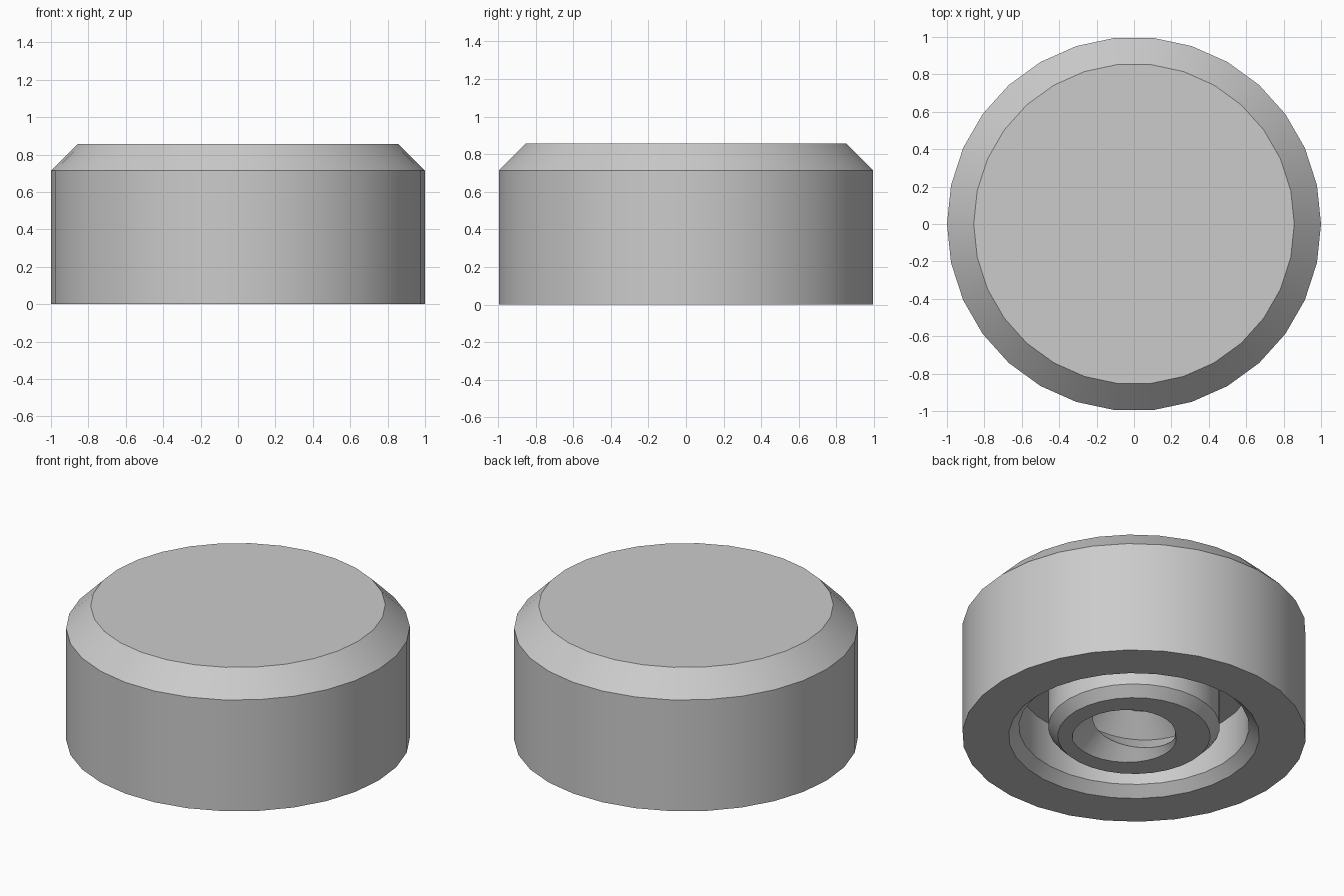
import bpy, bmesh, math

cube = bpy.data.objects.get("Cube")
if cube:
    bpy.data.objects.remove(cube)

SIDES = 30
PITCH, MINOR, MAJOR, DEPTH = 0.243, 0.24, 0.365, 0.55


def make_material(name, rgb):
    mat = bpy.data.materials.new(name)
    mat.use_nodes = True
    color = (*rgb, 1.0)
    mat.diffuse_color = color
    mat.node_tree.nodes["Principled BSDF"].inputs["Base Color"].default_value = color
    return mat


def point(bm, r, angle, z):
    return bm.verts.new((r * math.cos(angle), r * math.sin(angle), z))


def bridge(bm, a, b):
    """Join two equally long rows of vertices with quads."""
    for i in range(len(a) - 1):
        bm.faces.new((a[i], a[i + 1], b[i + 1], b[i]))


def thread_radius(z, crest):
    t = ((z - crest) / PITCH) % 1.0
    return MINOR + (MAJOR - MINOR) * (1 - abs(2 * t - 1))


bm = bmesh.new()
angles = [2 * math.pi * i / SIDES for i in range(SIDES + 1)]

# Outer wall, chamfers, ring-shaped recess and centre post, turned from one profile
profile = [(0.857, 0.857), (1, 0.714), (1, 0), (0.73, 0), (0.67, 0.06),
           (0.67, 0.34), (0.5, 0.34), (0.5, 0.06), (0.444, 0)]
rings = [[point(bm, r, a, z) for a in angles] for r, z in profile]
for upper, lower in zip(rings, rings[1:]):
    bridge(bm, upper, lower)
bm.faces.new(rings[0][:-1])

# Helical screw thread inside the post: crests and roots alternate up each column
columns = []
steps = int(2 * DEPTH / PITCH) + 3
for a in angles:
    crest = PITCH * (a - math.radians(135)) / (2 * math.pi)
    column = []
    for k in range(-4, steps + 2):
        z = min(max(crest + k * PITCH / 2, 0), DEPTH)
        column.append(point(bm, thread_radius(z, crest), a, z))
    columns.append(column)
for left, right in zip(columns, columns[1:]):
    bridge(bm, left, right)

# Post rim and the closed end of the threaded hole
bridge(bm, rings[-1], [c[0] for c in columns])
centre = bm.verts.new((0, 0, DEPTH))
for left, right in zip(columns, columns[1:]):
    bm.faces.new((left[-1], right[-1], centre))

bmesh.ops.remove_doubles(bm, verts=bm.verts[:], dist=0.0005)
bmesh.ops.dissolve_degenerate(bm, edges=bm.edges[:], dist=0.0005)
bmesh.ops.recalc_face_normals(bm, faces=bm.faces[:])

mesh = bpy.data.meshes.new("threaded_knob")
bm.to_mesh(mesh)
bm.free()
mesh.materials.append(make_material("light grey", (0.6, 0.6, 0.6)))
knob = bpy.data.objects.new("threaded_knob", mesh)
bpy.context.collection.objects.link(knob)

# Smooth round walls with crisp edges
bpy.ops.object.select_all(action="DESELECT")
knob.select_set(True)
bpy.context.view_layer.objects.active = knob
bpy.ops.object.shade_smooth_by_angle(angle=math.radians(30))
